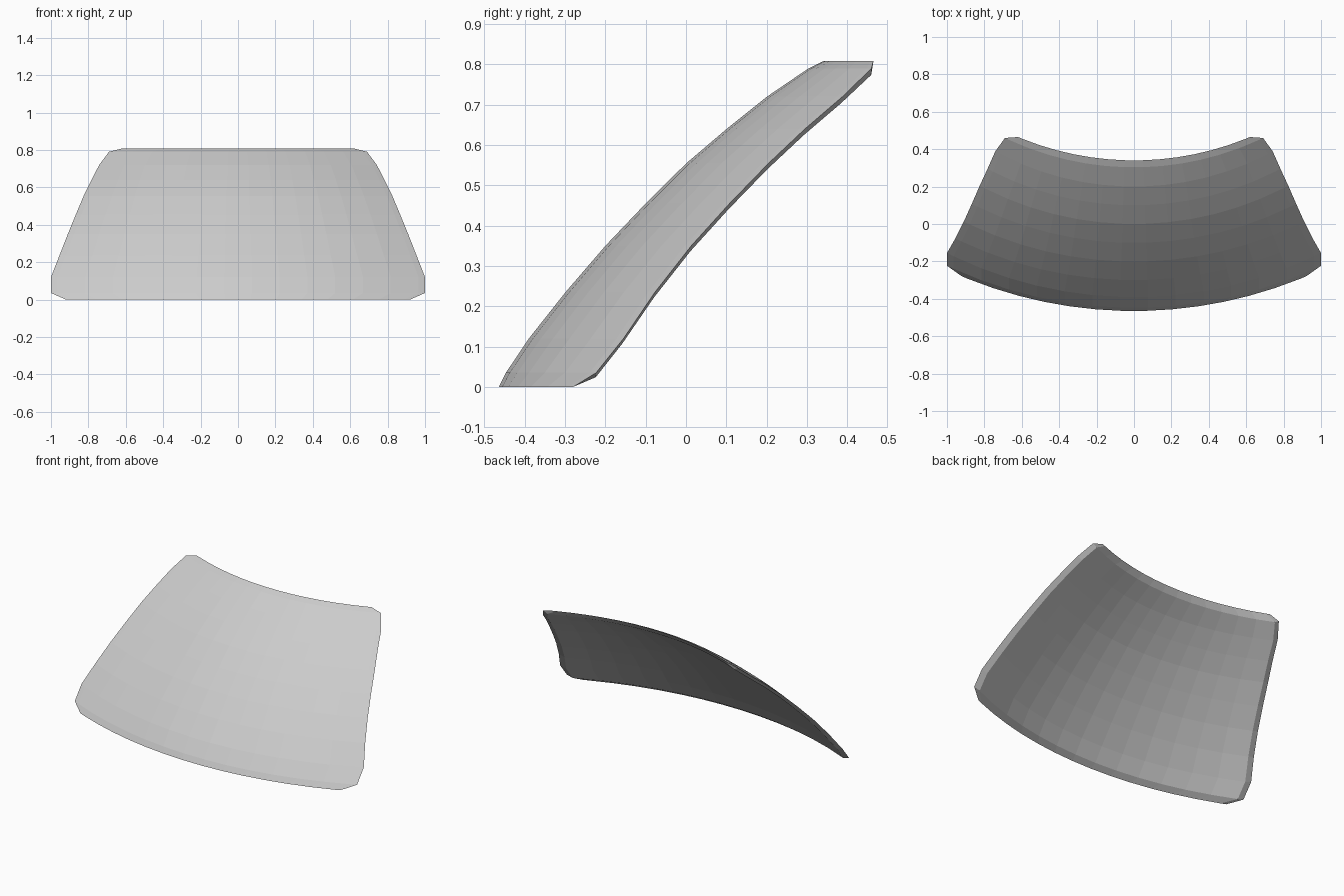
import bpy, bmesh
from math import sqrt
from mathutils import Vector

if "Cube" in bpy.data.objects:
    bpy.data.objects.remove(bpy.data.objects["Cube"])

THICK = 0.02
# Rows of the panel: height z, y on the centre line, y at the side edge, half width
ROWS = [
    (0.000, -0.465, -0.280, 0.92), (0.035, -0.448, -0.223, 1.00),
    (0.120, -0.391, -0.155, 1.00), (0.235, -0.300, -0.077, 0.955),
    (0.350, -0.201, 0.013, 0.91), (0.455, -0.101, 0.108, 0.867),
    (0.555, 0.000, 0.205, 0.825), (0.640, 0.100, 0.295, 0.783),
    (0.720, 0.200, 0.388, 0.742), (0.790, 0.303, 0.460, 0.69),
    (0.808, 0.340, 0.465, 0.62)]
SEGS = 13
# Even columns plus a narrow rim column on both sides
COLS = [-1] + [0.965 * (2 * i / SEGS - 1) for i in range(SEGS + 1)] + [1]
NR, NC = len(ROWS), len(COLS)


def point(r, c):
    """Point of the outer face: every row is a circular arc."""
    z, mid, edge, w = ROWS[r]
    sag = edge - mid
    radius = (w * w + sag * sag) / (2 * sag)
    x = COLS[c] * w
    return Vector((x, mid + radius - sqrt(radius * radius - x * x), z))


def normal(r, c):
    across = point(r, c + 1) - point(r, c - 1)
    up = point(r + 1, c) - point(r - 1, c)
    return across.cross(up).normalized()


bm = bmesh.new()
outer, inner = {}, {}
for r in range(NR):
    for c in range(NC):
        p = point(r, c)
        outer[r, c] = inner[r, c] = bm.verts.new(p)
        # Both faces meet in one edge at the rim
        if 0 < r < NR - 1 and 0 < c < NC - 1:
            inner[r, c] = bm.verts.new(p - normal(r, c) * THICK)

for r in range(NR - 1):
    for c in range(NC - 1):
        quad = [(r, c), (r, c + 1), (r + 1, c + 1), (r + 1, c)]
        # Chamfered corners: split so the shared corner vertices form valid faces
        bm.faces.new([outer[k] for k in quad])
        bm.faces.new([inner[k] for k in reversed(quad)])

bmesh.ops.recalc_face_normals(bm, faces=bm.faces)
mesh = bpy.data.meshes.new("windscreen")
bm.to_mesh(mesh)
bm.free()
bpy.context.collection.objects.link(bpy.data.objects.new("windscreen", mesh))
